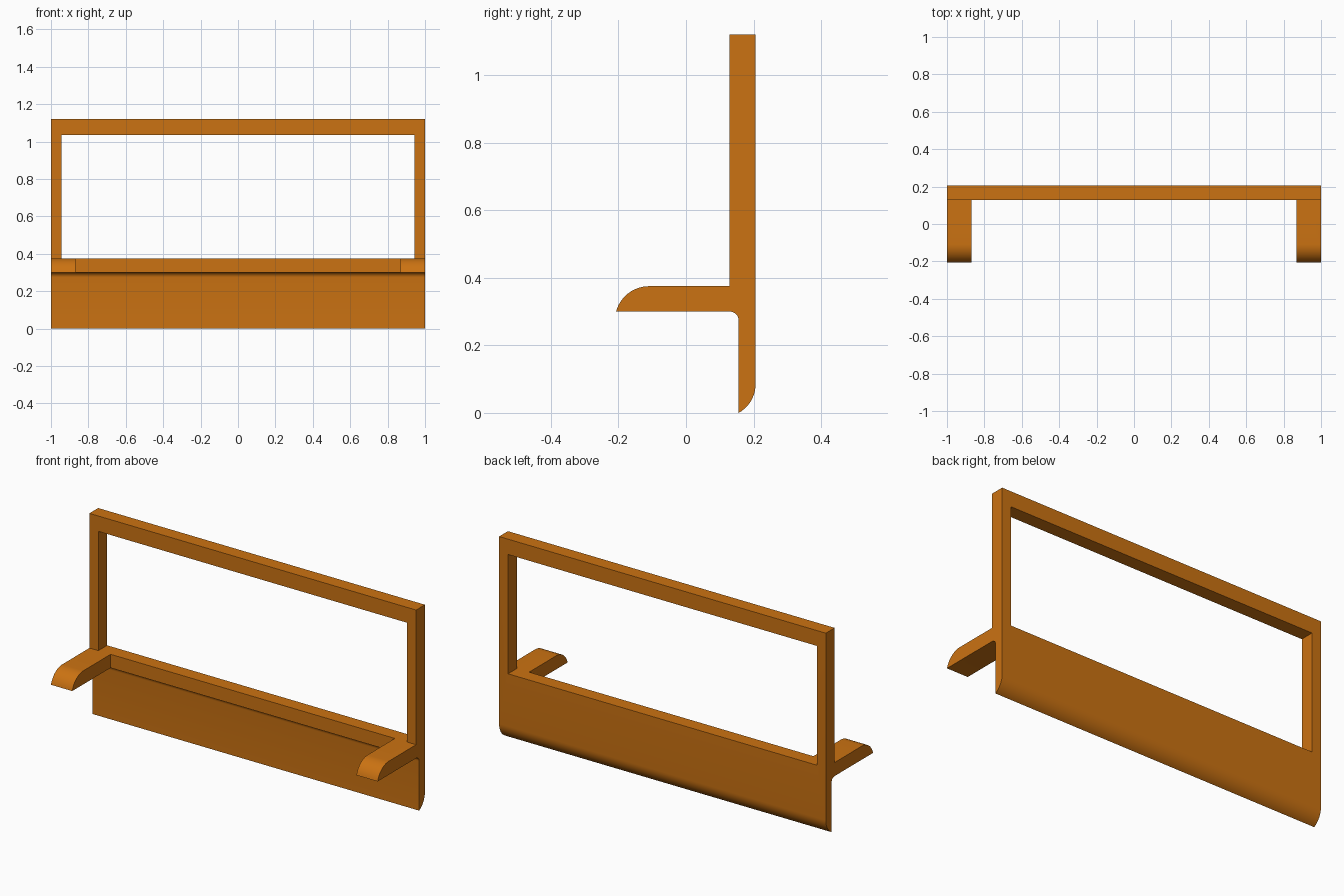
import bpy, bmesh, math

if "Cube" in bpy.data.objects:
    bpy.data.objects.remove(bpy.data.objects["Cube"])

orange = bpy.data.materials.new("orange")
orange.diffuse_color = (0.60, 0.17, 0.006, 1)
orange.use_nodes = True
orange.node_tree.nodes["Principled BSDF"].inputs["Base Color"].default_value = orange.diffuse_color


def arc(cy, cz, r, a0, a1, n):
    """Points on an arc in the side plane, angles in degrees."""
    return [(cy + r * math.cos(math.radians(a0 + (a1 - a0) * i / n)),
             cz + r * math.sin(math.radians(a0 + (a1 - a0) * i / n))) for i in range(n + 1)]


def extrude_profile(name, pts, half_width):
    """Closed side profile (y, z) extruded symmetrically along x."""
    bm = bmesh.new()
    face = bm.faces.new([bm.verts.new((-half_width, y, z)) for y, z in pts])
    out = bmesh.ops.extrude_face_region(bm, geom=[face])["geom"]
    verts = [v for v in out if isinstance(v, bmesh.types.BMVert)]
    bmesh.ops.translate(bm, verts=verts, vec=(2 * half_width, 0, 0))
    bmesh.ops.recalc_face_normals(bm, faces=bm.faces)
    mesh = bpy.data.meshes.new(name)
    bm.to_mesh(mesh)
    bm.free()
    mesh.materials.append(orange)
    obj = bpy.data.objects.new(name, mesh)
    bpy.context.collection.objects.link(obj)
    return obj


def cut(obj, name, half_width, y0, y1, z0, z1):
    """Subtract a centred box from the object."""
    cutter = extrude_profile(name, [(y0, z0), (y1, z0), (y1, z1), (y0, z1)], half_width)
    cutter.hide_render = True
    mod = obj.modifiers.new(name, 'BOOLEAN')
    mod.operation, mod.solver, mod.object = 'DIFFERENCE', 'EXACT', cutter
    bpy.context.view_layer.objects.active = obj
    bpy.ops.object.modifier_apply(modifier=name)
    bpy.data.objects.remove(cutter)


# Side profile: rounded lower panel edge, upright, arm with rounded tip, inner fillet
profile = arc(0.109, 0.085, 0.097, -61.2, 0, 10)
profile += [(0.206, 1.12), (0.129, 1.12), (0.129, 0.375)]
profile += arc(-0.109, 0.375 - 0.1015, 0.1015, 90, 164.9, 12)
profile += arc(0.129, 0.273, 0.027, 90, 0, 8)
lowest = min(z for y, z in profile)
profile = [(y, z - lowest if z == lowest else z) for y, z in profile]

frame = extrude_profile("bracket_frame", profile, 1.0)
# Window opening between the posts
cut(frame, "window_opening", 0.945, 0.0, 0.4, 0.375, 1.035)
# Gap that leaves one arm at each end
cut(frame, "arm_gap", 0.87, -0.4, 0.129, 0.2, 0.4)

bpy.ops.object.select_all(action='DESELECT')
frame.select_set(True)
bpy.context.view_layer.objects.active = frame
bpy.ops.object.shade_smooth_by_angle(angle=math.radians(30))
